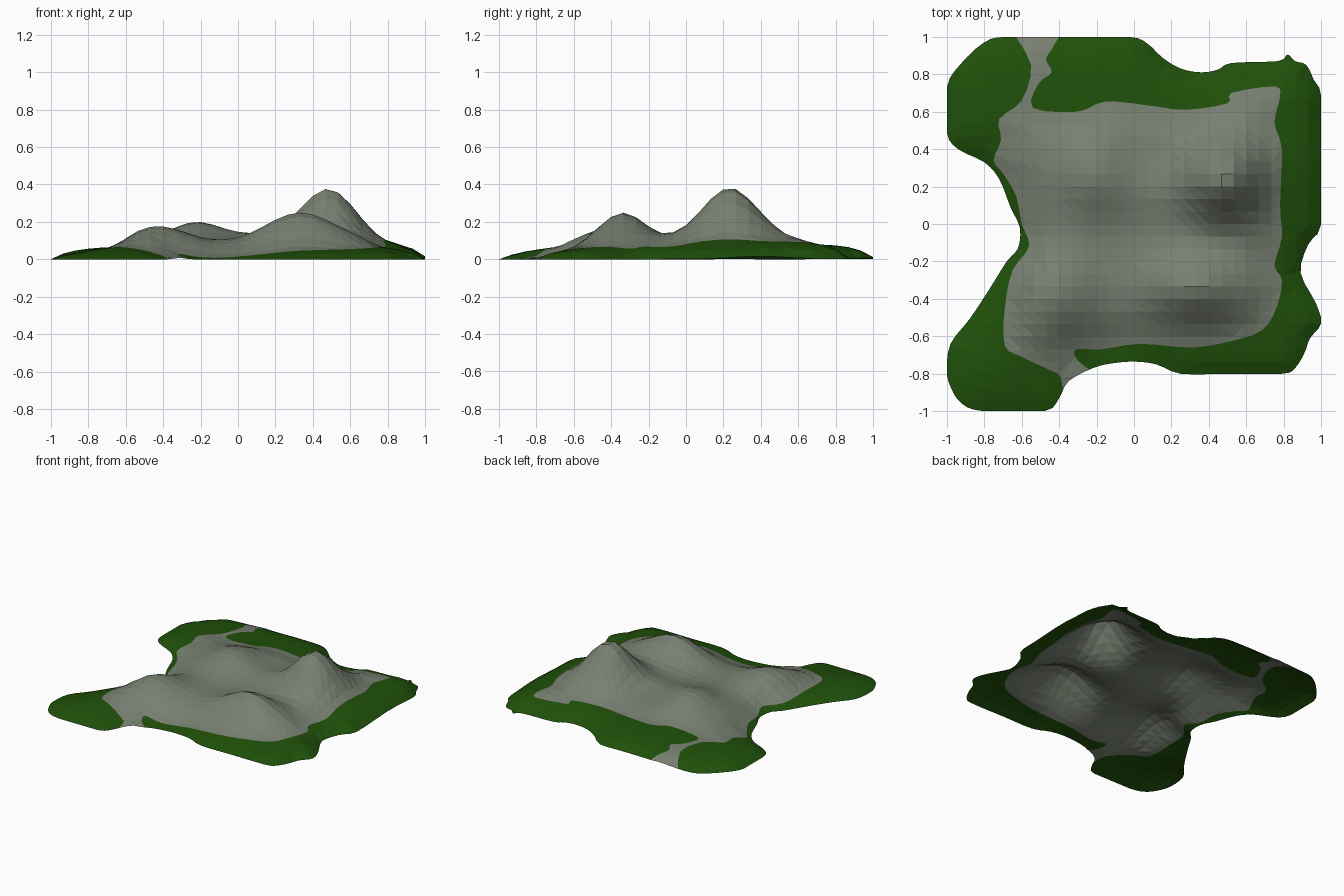
import bpy, bmesh, math
from mathutils import Vector
from mathutils.geometry import delaunay_2d_cdt

if "Cube" in bpy.data.objects:
    bpy.data.objects.remove(bpy.data.objects["Cube"])

# island shoreline seen from above
SHORE = [(-.68, 1), (-.35, 1), (-.03, 1), (.07, .965), (.15, .89), (.25, .83), (.36, .81), (.45, .825),
         (.52, .86), (.77, .87), (.82, .905), (.86, .87), (.92, .85), (.96, .77), (1, .68),
         (1, .35), (1, 0), (.93, -.11), (.89, -.26), (.97, -.42), (1, -.53), (.94, -.61),
         (.91, -.69), (.86, -.77), (.79, -.8), (.5, -.8), (.25, -.8), (.12, -.75), (0, -.735),
         (-.12, -.745), (-.22, -.77), (-.35, -.84), (-.4, -.93), (-.48, -1), (-.8, -1),
         (-.92, -.96), (-.98, -.87), (-1, -.78), (-.98, -.64), (-.88, -.51), (-.78, -.36),
         (-.68, -.2), (-.62, -.13), (-.61, -.02), (-.66, .09), (-.72, .24), (-.8, .33),
         (-.94, .4), (-1, .49), (-1, .73), (-.93, .85), (-.8, .97)]
# edge between rock and grass (runs past the shore at the two gullies)
ROCK = [(-.64, 1.05), (-.4, 1.05), (-.43, .95), (-.47, .88), (-.44, .81), (-.51, .75), (-.54, .62),
        (-.3, .6), (-.15, .655), (.1, .63), (.28, .61), (.5, .645), (.52, .7), (.75, .735),
        (.78, .68), (.75, .54), (.79, .4), (.78, .1), (.79, -.07), (.75, -.22), (.79, -.3),
        (.76, -.45), (.68, -.57), (.5, -.63), (.3, -.66), (.03, -.64), (-.18, -.67), (-.31, -.67),
        (-.3, -.73), (-.2, -.83), (-.36, -.95), (-.39, -.82), (-.45, -.78), (-.6, -.71),
        (-.69, -.65), (-.69, -.45), (-.65, -.25), (-.56, -.12), (-.6, 0), (-.63, .15),
        (-.7, .27), (-.75, .34), (-.71, .45), (-.72, .56), (-.6, .66), (-.55, .85)]
# hills: x, y, extra height, spread in x, spread in y
HILLS = [(.48, .235, .265, .14, .145), (.33, -.34, .152, .18, .115), (.12, .17, .025, .2, .1),
         (-.23, .26, .098, .14, .16), (-.43, -.37, .098, .16, .16)]


def smooth_loop(points, n=3):
    """Catmull-Rom subdivision of a closed loop."""
    pts = [Vector(p) for p in points]
    out = []
    for i in range(len(pts)):
        a, b, c, d = (pts[(i + k) % len(pts)] for k in (-1, 0, 1, 2))
        for j in range(n):
            t = j / n
            p = b + .5 * t * (c - a + t * (2*a - 5*b + 4*c - d + t * (3*(b - c) + d - a)))
            out.append(Vector((max(-1, min(1.1, p.x)), max(-1, p.y))))
    return out


def inside(p, loop):
    hit = False
    for a, b in zip(loop, loop[1:] + loop[:1]):
        if (a.y > p.y) != (b.y > p.y) and p.x < a.x + (p.y - a.y) * (b.x - a.x) / (b.y - a.y):
            hit = not hit
    return hit


def edge_distance(p, loop):
    best = 9
    for a, b in zip(loop, loop[1:] + loop[:1]):
        e = b - a
        t = max(0, min(1, (p - a).dot(e) / max(e.length_squared, 1e-9)))
        best = min(best, (p - a - t * e).length)
    return best


shore = smooth_loop(SHORE)
for p in shore:
    p.x, p.y = min(1, p.x), min(1, p.y)
rock = smooth_loop(ROCK)


def bell(p, x, y, sx, sy):
    return math.exp(-.5 * (((p.x - x) / sx) ** 2 + ((p.y - y) / sy) ** 2))


def height(p):
    d = edge_distance(p, shore)
    # shore line, slightly lifted on the right and at the back
    rim = .006 + .016 * bell(p, 1, .4, .3, .15) + .012 * bell(p, -.2, 1, .25, .3)
    # grass slope, lowest at the middle of the front
    grass = (.077 + .022 * p.x + .018 * p.y - .05 * bell(p, -.12, -.75, .2, .2)
             + .02 * bell(p, -.65, -.7, .18, .2) - .015 * bell(p, .7, -.65, .3, .2))
    z = rim + (grass - rim) * (1 - math.exp(-d / .1))
    # rock plateau and hills
    if inside(p, rock):
        t = min(1, edge_distance(p, rock) / .2)
        z += .028 * t * t * (3 - 2 * t)
    fade = min(1, d / .15)
    return z + fade * sum(h * bell(p, x, y, sx, sy) for x, y, h, sx, sy in HILLS)


# terrain sheet: regular grid stitched to the shore and rock edges
step = 1 / 15
grid = [Vector((i * step, j * step)) for i in range(-15, 16) for j in range(-15, 16)]
grid = [p for p in grid if inside(p, shore)
        and edge_distance(p, shore) > .025 and edge_distance(p, rock) > .015]
points, edges = [], []
for loop in (shore, rock):
    s, n = len(points), len(loop)
    points += loop
    edges += [(s + i, s + (i + 1) % n) for i in range(n)]
verts, _, faces, *_ = delaunay_2d_cdt(points + grid, edges, [], 0, 1e-5)

bm = bmesh.new()
bv = [bm.verts.new((p.x, p.y, height(p))) for p in verts]
for f in faces:
    c = sum((verts[i] for i in f), Vector((0, 0))) / len(f)
    if inside(c, shore):
        face = bm.faces.new([bv[i] for i in f])
        face.material_index = 1 if inside(c, rock) else 0
bmesh.ops.delete(bm, geom=[v for v in bm.verts if not v.link_faces], context='VERTS')
bmesh.ops.recalc_face_normals(bm, faces=bm.faces)
if sum(f.normal.z for f in bm.faces) < 0:
    bmesh.ops.reverse_faces(bm, faces=bm.faces)
low = min(v.co.z for v in bm.verts)
for v in bm.verts:
    v.co.z -= low

mesh = bpy.data.meshes.new("hilly_island")
bm.to_mesh(mesh)
bm.free()
for name, col in (("grass green", (.014, .08, .003, 1)), ("rock grey", (.185, .215, .165, 1))):
    m = bpy.data.materials.new(name)
    m.diffuse_color = col
    m.use_nodes = True
    m.node_tree.nodes["Principled BSDF"].inputs["Base Color"].default_value = m.diffuse_color
    mesh.materials.append(m)
bpy.context.collection.objects.link(bpy.data.objects.new("hilly_island", mesh))
